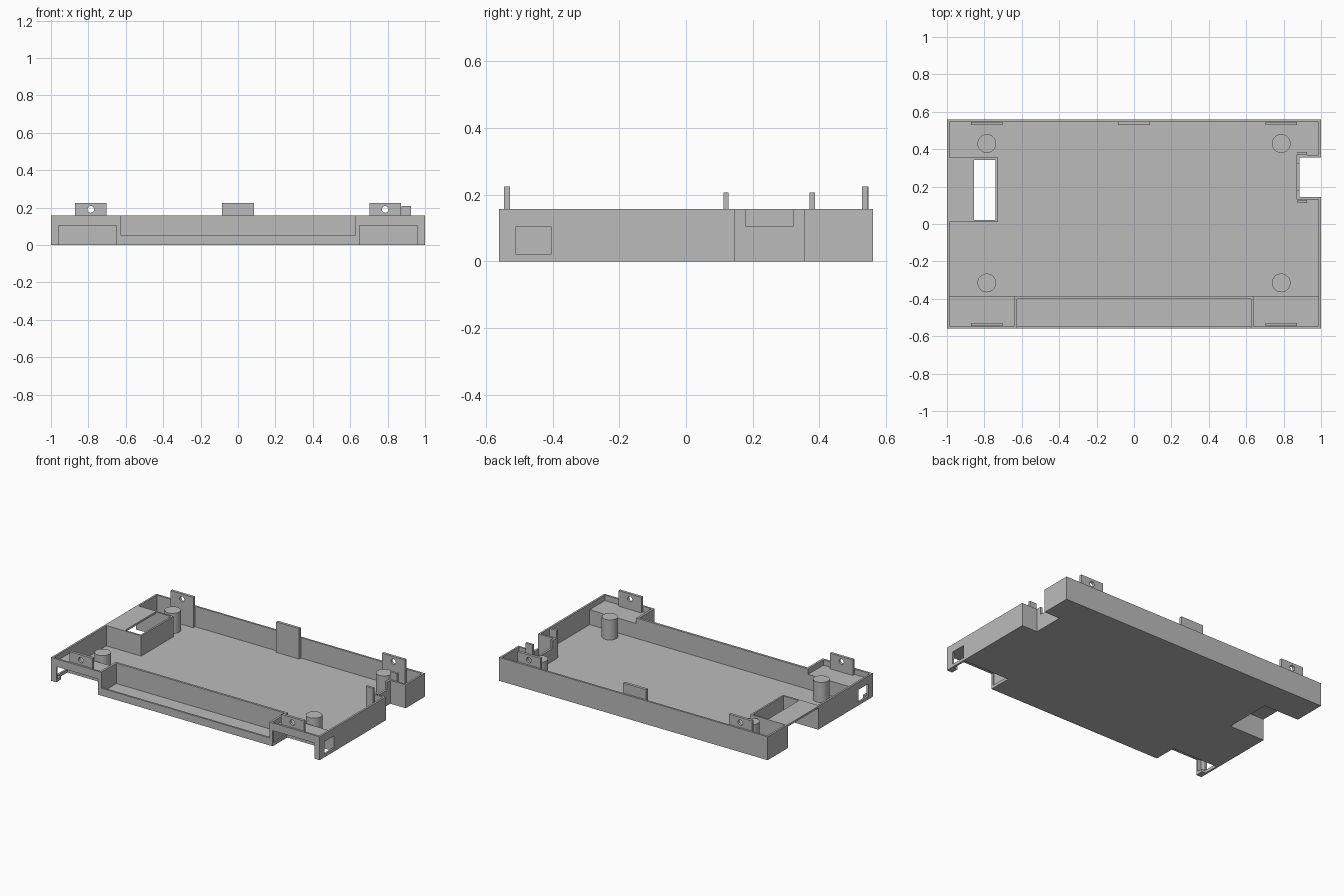
import bpy
import bmesh
from mathutils import Matrix, Vector

if "Cube" in bpy.data.objects:
    bpy.data.objects.remove(bpy.data.objects["Cube"], do_unlink=True)

GREY = (0.5, 0.5, 0.5, 1)
grey = bpy.data.materials.new("plain grey")
grey.use_nodes = True
grey.diffuse_color = GREY
grey.node_tree.nodes["Principled BSDF"].inputs["Base Color"].default_value = GREY

# Main dimensions
HALF_X, HALF_Y, TOP = 1.0, 0.56, 0.157
WALL, FLOOR = 0.013, 0.02
RECESS_Y, POCKET_X = -0.385, 0.64
EXTRA = 0.05


def finish(name, bm):
    mesh = bpy.data.meshes.new(name)
    bm.to_mesh(mesh)
    bm.free()
    mesh.materials.append(grey)
    obj = bpy.data.objects.new(name, mesh)
    bpy.context.collection.objects.link(obj)
    return obj


def box(name, x, y, z):
    """Box from a (low, high) pair on each axis."""
    low, high = (Vector(p) for p in zip(x, y, z))
    bm = bmesh.new()
    bmesh.ops.create_cube(bm, size=1)
    bmesh.ops.scale(bm, vec=high - low, verts=bm.verts)
    bmesh.ops.translate(bm, vec=(low + high) / 2, verts=bm.verts)
    return finish(name, bm)


def cylinder(name, centre, radius, depth, axis="Z", sides=40):
    bm = bmesh.new()
    turn = Matrix.Rotation(1.570796, 4, "X") if axis == "Y" else Matrix()
    bmesh.ops.create_cone(bm, cap_ends=True, segments=sides, radius1=radius,
                          radius2=radius, depth=depth,
                          matrix=Matrix.Translation(centre) @ turn)
    return finish(name, bm)


def cut(target, *cutters):
    """Subtract the cutters, bake the result and remove them."""
    for cutter in cutters:
        cutter.hide_render = True
        mod = target.modifiers.new("cut", "BOOLEAN")
        mod.operation, mod.solver, mod.object = "DIFFERENCE", "EXACT", cutter
        bpy.context.view_layer.update()
        graph = bpy.context.evaluated_depsgraph_get()
        baked = bpy.data.meshes.new_from_object(target.evaluated_get(graph))
        target.modifiers.clear()
        target.data = baked
        bpy.data.objects.remove(cutter, do_unlink=True)


def span(side, near, far):
    """Low-to-high x pair on the chosen side."""
    return tuple(sorted((side * near, side * far)))


# Open tray with the side notches and front pockets removed
body = box("tray_body", (-HALF_X, HALF_X), (-HALF_Y, HALF_Y), (0, TOP))
cut(body,
    box("cavity", (-HALF_X + WALL, HALF_X - WALL),
        (-HALF_Y + WALL, HALF_Y - WALL), (FLOOR, 1)),
    box("left_notch", (0.885, 2), (0.145, 0.355), (-1, 1)),
    box("right_notch", (-2, -0.74), (0.02, 0.345), (-1, 1)),
    box("front_opening", (-0.625, 0.625), (-1, -0.5), (0.05, 1)))
for side in (-1, 1):
    cut(body,
        box("pocket", span(side, 0.65, 0.96), (-1, -0.405), (-1, 0.105)),
        box("pocket_bottom", span(side, 0.9, HALF_X - WALL),
            (-0.51, -0.405), (-1, 0.105)),
        box("side_hole", span(side, 0.9, 1.1), (-0.51, -0.405), (FLOOR, 0.105)))

# Wall behind the front recess
box("recess_back_wall", (-POCKET_X, POCKET_X), (-0.4, RECESS_Y), (0, TOP))

for side, label in ((1, "left"), (-1, "right")):
    # Front corner pocket: recess side, back and ceiling shelf
    box(label + "_recess_side_wall", span(side, 0.625, POCKET_X),
        (-HALF_Y, RECESS_Y), (0, TOP))
    box(label + "_pocket_back", span(side, POCKET_X, HALF_X - WALL),
        (-0.405, RECESS_Y), (0, 0.12))
    box(label + "_pocket_ceiling", span(side, POCKET_X, HALF_X - WALL),
        (-HALF_Y + WALL, RECESS_Y), (0.105, 0.12))

    # Screw tabs front and back
    for place, y, base in (("front", -0.537, 0.12), ("back", 0.537, FLOOR)):
        tab = box(f"{label}_{place}_tab", span(side, 0.702, 0.872),
                  (y - 0.009, y + 0.009), (base, 0.225))
        cut(tab, cylinder("screw_hole", (side * 0.787, y, 0.19),
                          0.018, 0.1, "Y", 24))

    # Round standoffs
    for place, y in (("front", -0.315), ("back", 0.43)):
        post = cylinder(f"{label}_{place}_post", (side * 0.787, y, 0.085),
                        0.05, 0.14)
        bpy.ops.object.select_all(action="DESELECT")
        post.select_set(True)
        bpy.context.view_layer.objects.active = post
        bpy.ops.object.shade_smooth_by_angle()

box("centre_back_tab", (-0.085, 0.085), (0.528, 0.547), (FLOOR, 0.225))

# Right notch housing with a slotted roof
box("right_housing_wall", (-0.74, -0.728), (0.01, 0.355), (0, TOP))
box("right_housing_roof", (-HALF_X, -0.855), (0.01, 0.355), (TOP - WALL, TOP))
for place, y in (("front", 0.01), ("back", 0.343)):
    box(f"right_housing_{place}_side", (-HALF_X, -0.728), (y, y + 0.012), (0, TOP))

# Left notch housing with a port cut and two upright clips
port_wall = box("left_port_wall", (0.87, 0.885), (0.132, 0.368), (0, TOP))
cut(port_wall, box("port", (0.8, 0.95), (0.18, 0.32), (0.105, 0.2)))
for place, y in (("front", 0.132), ("back", 0.355)):
    box(f"left_notch_{place}_side", (0.87, HALF_X), (y, y + 0.013), (0, TOP))
for place, y in (("front", 0.112), ("back", 0.37)):
    box(f"left_{place}_clip", (0.873, 0.925), (y, y + 0.016), (FLOOR, 0.207))
